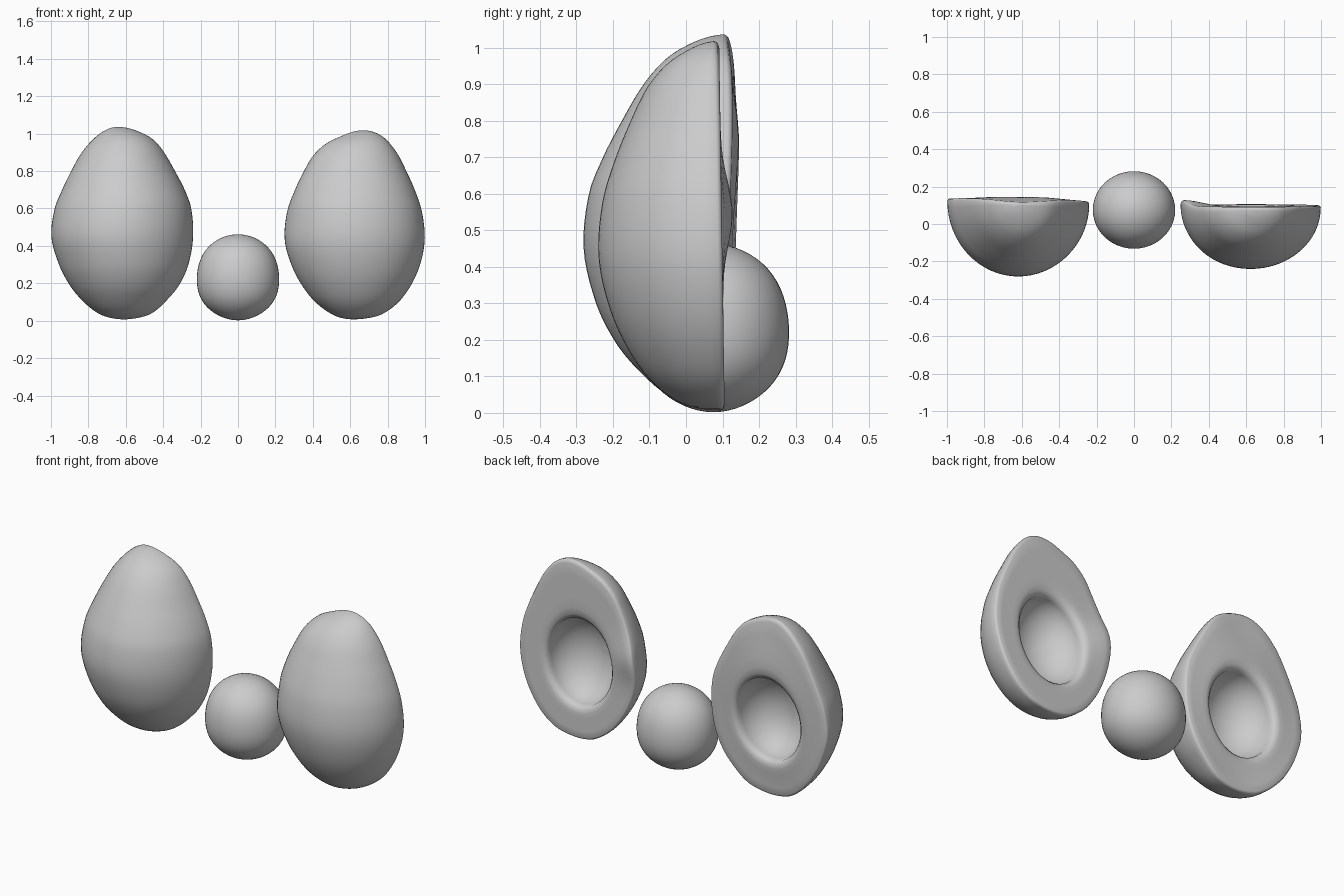
import bpy, bmesh
from math import sin, cos, pi, atan2, exp, sqrt

if "Cube" in bpy.data.objects:
    bpy.data.objects.remove(bpy.data.objects["Cube"])

ROWS, COLS = 48, 32


def sample(table, z):
    """Centre and half width of the outline at height z (rows: z, left x, right x)."""
    pts = [(r[0], (r[1] + r[2]) / 2, ((r[2] - r[1]) / 2) ** 2) for r in table]
    i = 0
    while i < len(pts) - 2 and z > pts[i + 1][0]:
        i += 1

    def slope(j, k):
        a, b = pts[max(j - 1, 0)], pts[min(j + 1, len(pts) - 1)]
        return (b[k] - a[k]) / (b[0] - a[0])

    p, q = pts[i], pts[i + 1]
    d = q[0] - p[0]
    t = min(max((z - p[0]) / d, 0), 1)
    out = []
    for k in (1, 2):
        out.append(p[k] * (1 + 2 * t) * (1 - t) ** 2 + slope(i, k) * d * t * (1 - t) ** 2
                   + q[k] * t * t * (3 - 2 * t) - slope(i + 1, k) * d * t * t * (1 - t))
    return out[0], sqrt(max(out[1], 0))


def finish(bm, name):
    bmesh.ops.recalc_face_normals(bm, faces=bm.faces)
    me = bpy.data.meshes.new(name)
    bm.to_mesh(me)
    bm.free()
    for p in me.polygons:
        p.use_smooth = True
    ob = bpy.data.objects.new(name, me)
    bpy.context.collection.objects.link(ob)
    return ob


def fruit_half(name, table, face_y, depth_ratio, cavity):
    bm = bmesh.new()
    rim = 0.012
    z0, z1 = table[0][0], table[-1][0]

    def pole(z):
        x = sample(table, z)[0]
        return bm.verts.new((x, face_y(x, z) - rim, z))

    # rounded skin: half rings stacked between two poles
    bottom, top = pole(z0), pole(z1)
    rings = []
    for r in range(1, ROWS):
        z = z0 + (z1 - z0) * (1 - cos(pi * r / ROWS)) / 2
        c, h = sample(table, z)
        ring = []
        for k in range(COLS + 1):
            a = pi * k / COLS
            x = c - h * cos(a)
            ring.append(bm.verts.new((x, face_y(x, z) * (1 - sin(a)) + face_y(c, .3) * sin(a)
                                      - rim - depth_ratio * h * sin(a), z)))
        rings.append(ring)
    for a, b in zip(rings, rings[1:]):
        for k in range(COLS):
            bm.faces.new((a[k], a[k + 1], b[k + 1], b[k]))
    for k in range(COLS):
        bm.faces.new((bottom, rings[0][k + 1], rings[0][k]))
        bm.faces.new((top, rings[-1][k], rings[-1][k + 1]))

    # cut face: rings running from the outline to the hollow
    loop = [bottom] + [r[-1] for r in rings] + [top] + [r[0] for r in reversed(rings)]
    cx, cz, rx, rz, depth = cavity
    edge = [(v.co.x, v.co.z) for v in loop]
    hole = []
    for x, z in edge:
        a = atan2((z - cz) / rz, (x - cx) / rx)
        hole.append((cx + rx * cos(a), cz + rz * sin(a)))

    def bridge(a, b):
        n = len(a)
        for i in range(n):
            bm.faces.new((a[i], a[(i + 1) % n], b[(i + 1) % n], b[i]))

    prev = loop
    for t, drop in ((.02, .004), (.06, 0), (.25, 0), (.45, 0), (.65, 0), (.8, 0), (.92, .005), (1, .02)):
        cur = []
        for (ex, ez), (hx, hz) in zip(edge, hole):
            x, z = ex + (hx - ex) * t, ez + (hz - ez) * t
            cur.append(bm.verts.new((x, face_y(x, z) - drop, z)))
        bridge(prev, cur)
        prev = cur

    # bowl left by the stone
    for s in range(1, 12):
        a = pi / 2 * s / 12
        cur = []
        for hx, hz in hole:
            x, z = cx + (hx - cx) * cos(a), cz + (hz - cz) * cos(a)
            cur.append(bm.verts.new((x, face_y(hx, hz) * cos(a) + face_y(cx, cz) * (1 - cos(a))
                                     - .02 - (depth - .02) * sin(a), z)))
        bridge(prev, cur)
        prev = cur
    tip = bm.verts.new((cx, face_y(cx, cz) - depth, cz))
    for i in range(len(prev)):
        bm.faces.new((prev[i], prev[(i + 1) % len(prev)], tip))
    return finish(bm, name)


def bump(x, z, bx, bz, r):
    return exp(-((x - bx) ** 2 + (z - bz) ** 2) / (r * r))


LEFT = [(.007, -.61, -.61), (.035, -.74, -.47), (.11, -.835, -.38), (.19, -.9, -.315), (.3, -.957, -.265),
        (.45, -.998, -.24), (.6, -.98, -.25), (.7, -.94, -.285), (.8, -.892, -.337), (.9, -.835, -.395),
        (.97, -.775, -.455), (1.015, -.715, -.54), (1.036, -.64, -.64)]
RIGHT = [(.007, .62, .62), (.03, .51, .76), (.13, .385, .885), (.28, .293, .967), (.43, .25, .998),
         (.58, .262, .984), (.7, .305, .945), (.8, .353, .9), (.88, .4, .86), (.95, .475, .81),
         (.99, .56, .765), (1.018, .67, .67)]

fruit_half("left_fruit_half", LEFT,
           lambda x, z: .125 - .025 * (x + .62) + .024 * bump(x, z, -.58, .65, .28) - .025 * bump(x, z, -.6, 0, .25)
           - .012 * bump(x, z, -.6, 1.04, .15),
           1.035, (-.61, .45, .205, .24, .22))
fruit_half("right_fruit_half", RIGHT,
           lambda x, z: .1 - .015 * (z - .4) + .03 * bump(x, z, .27, .55, .12),
           .88, (.62, .44, .205, .248, .2))

# round stone, slightly fuller towards the bottom
bm = bmesh.new()
bmesh.ops.create_uvsphere(bm, u_segments=48, v_segments=32, radius=1)
for v in bm.verts:
    x, y, z = v.co
    full = 1 + .12 * (1 - z * z) * z * z - .04 * z * (1 - z * z)
    v.co = (.22 * x * full, .075 + .207 * y * full, .232 + .23 * z)
finish(bm, "fruit_stone")
